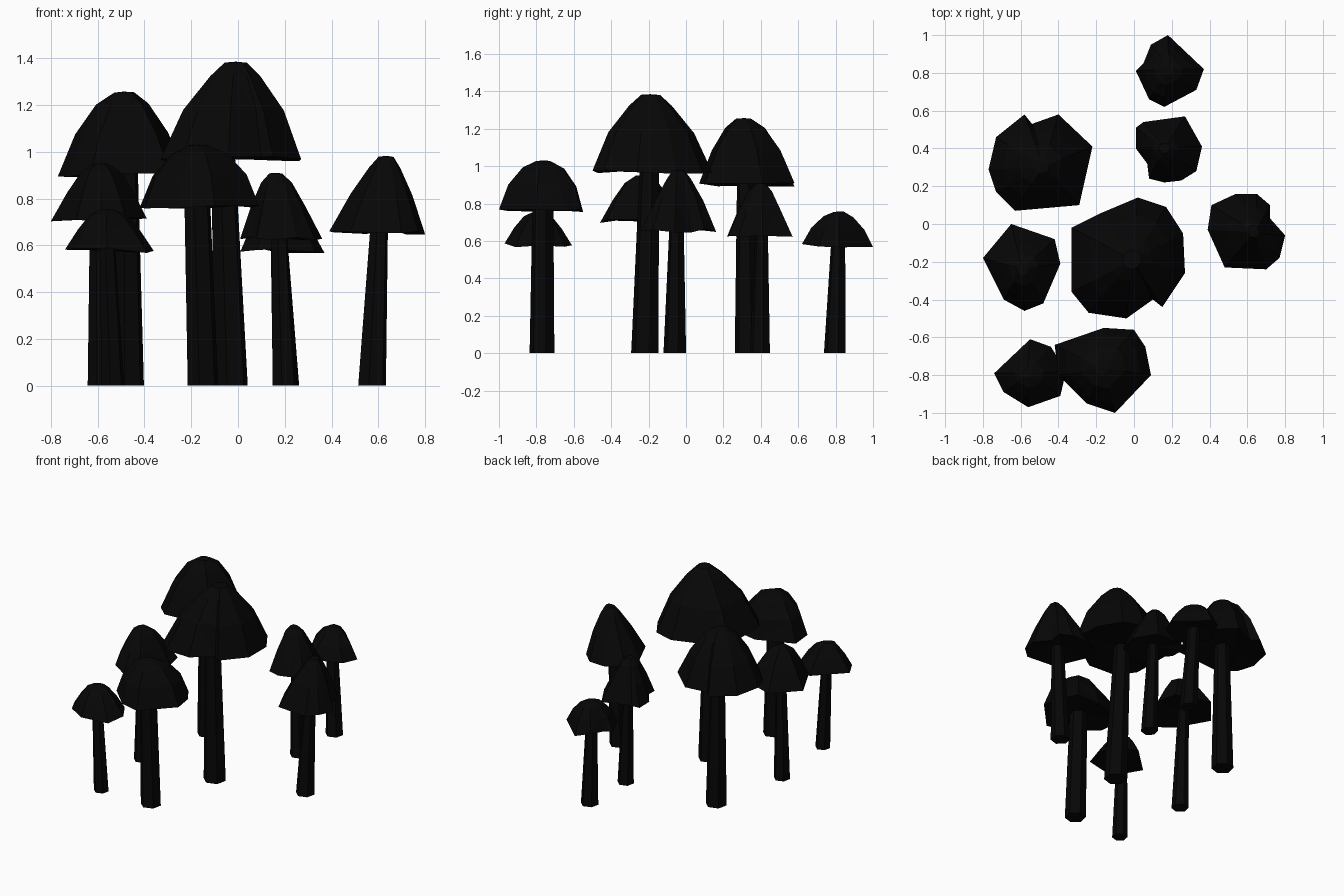
import bpy, bmesh, math, random
from mathutils import Vector

if "Cube" in bpy.data.objects:
    bpy.data.objects.remove(bpy.data.objects["Cube"])

random.seed(4)
black = bpy.data.materials.new("charcoal_black")
black.diffuse_color = (0.002, 0.002, 0.002, 1)
black.use_nodes = True
black.node_tree.nodes["Principled BSDF"].inputs["Base Color"].default_value = black.diffuse_color


def finish(bm, name):
    bmesh.ops.recalc_face_normals(bm, faces=bm.faces)
    me = bpy.data.meshes.new(name)
    bm.to_mesh(me)
    bm.free()
    me.materials.append(black)
    bpy.context.collection.objects.link(bpy.data.objects.new(name, me))


def loft(bm, rings):
    n = len(rings[0])
    for a, b in zip(rings, rings[1:]):
        for i in range(n):
            j = (i + 1) % n
            bm.faces.new((a[i], a[j], b[j], b[i]))


def stem(name, base, top, z, r0, r1):
    """Leaning, tapered six-sided stem."""
    bm = bmesh.new()
    rings = []
    for (x, y), h, r in ((base, 0, r0), (top, z, r1)):
        rings.append([bm.verts.new((x + r * math.cos(k * math.pi / 3 + .3),
                                    y + r * math.sin(k * math.pi / 3 + .3), h))
                      for k in range(6)])
    loft(bm, rings)
    bm.faces.new(rings[0])
    bm.faces.new(rings[1])
    finish(bm, name)


def cap(name, rim, peak, z0, z1, mid, high):
    """Faceted cap: irregular rim outline drawn in towards a blunt peak."""
    bm = bmesh.new()
    h = z1 - z0
    p = Vector(peak)
    mean = sum((Vector(q) for q in rim), Vector((0, 0))) / len(rim)
    jit = [random.uniform(-.012, .012) for _ in rim]
    radius = sum((Vector(q) - mean).length for q in rim) / len(rim)
    rings = []
    for s, t in ((1, 0), (mid, .5), (high, .85), (.16, .99)):
        c = mean.lerp(p, 1 - (s - .16) / .84)
        ring = []
        for q, w in zip(rim, jit):
            d = Vector(q) - mean
            # upper rings become rounder than the rim
            d = d.lerp(d.normalized() * radius, (1 - s) * .8)
            v = c + d * s
            ring.append(bm.verts.new((v.x, v.y, z0 + h * t + w * s)))
        rings.append(ring)
    loft(bm, rings)
    n = len(rim)
    tip = bm.verts.new((p.x, p.y, z1))
    under = bm.verts.new((mean.x, mean.y, z0 + .02))
    for i in range(n):
        bm.faces.new((rings[-1][i], rings[-1][(i + 1) % n], tip))
        bm.faces.new((rings[0][i], rings[0][(i + 1) % n], under))
    bmesh.ops.triangulate(bm, faces=bm.faces[:])
    finish(bm, name)


def mushroom(tag, rim, peak, z0, z1, mid, high, base, top, r0, r1):
    cap(tag + "_cap", rim, peak, z0, z1, mid, high)
    stem(tag + "_stem", base, top, z0 + .06, r0, r1)


# Central tall mushroom
mushroom("tallest", [(-.33, -.02), (-.17, .06), (.02, .14), (.17, .09), (.26, -.05),
                     (.27, -.26), (.15, -.44), (.10, -.40), (-.04, -.50), (-.24, -.47),
                     (-.33, -.36)],
         (-.01, -.19), .97, 1.385, .72, .36, (-.03, -.22), (-.065, -.195), .075, .052)
# Back left mushroom
mushroom("back_left", [(-.77, .29), (-.73, .46), (-.58, .58), (-.54, .53), (-.40, .58),
                       (-.22, .41), (-.29, .10), (-.63, .07), (-.73, .17)],
         (-.49, .31), .90, 1.257, .73, .42, (-.47, .33), (-.475, .32), .071, .048)
# Left mushroom
mushroom("left", [(-.80, -.18), (-.65, 0), (-.42, -.08), (-.39, -.21), (-.48, -.42),
                  (-.58, -.46), (-.69, -.40)],
         (-.59, -.24), .707, .95, .68, .4, (-.59, -.24), (-.60, -.215), .055, .034)
# Front left mushroom
mushroom("front_left", [(-.74, -.79), (-.55, -.61), (-.44, -.65), (-.36, -.78),
                        (-.39, -.91), (-.56, -.97), (-.69, -.89)],
         (-.56, -.79), .577, .755, .7, .42, (-.535, -.78), (-.56, -.79), .05, .034)
# Front mushroom
mushroom("front", [(-.42, -.64), (-.16, -.55), (0, -.56), (.06, -.65), (.09, -.80),
                   (-.10, -1), (-.25, -.95), (-.40, -.80)],
         (-.17, -.76), .76, 1.03, .8, .48, (-.15, -.77), (-.175, -.765), .068, .057)
# Right mushroom
mushroom("right", [(.39, -.03), (.41, .10), (.54, .16), (.65, .16), (.72, .10), (.72, .03),
                   (.80, -.06), (.77, -.18), (.70, -.24), (.48, -.23)],
         (.635, -.04), .657, .982, .65, .33, (.573, -.06), (.605, -.05), .062, .038)
# Inner back mushroom
mushroom("inner_back", [(.01, .40), (.01, .51), (.05, .54), (.27, .57), (.36, .41),
                        (.33, .28), (.25, .23), (.16, .22), (.08, .24), (.07, .32)],
         (.16, .40), .63, .91, .66, .38, (.20, .395), (.175, .405), .055, .033)
# Rear mushroom
mushroom("rear", [(.01, .81), (.05, .85), (.09, .95), (.18, 1.0), (.37, .82), (.33, .71),
                  (.16, .62), (.08, .66)],
         (.18, .82), .577, .757, .76, .44, (.205, .795), (.175, .815), .059, .037)
